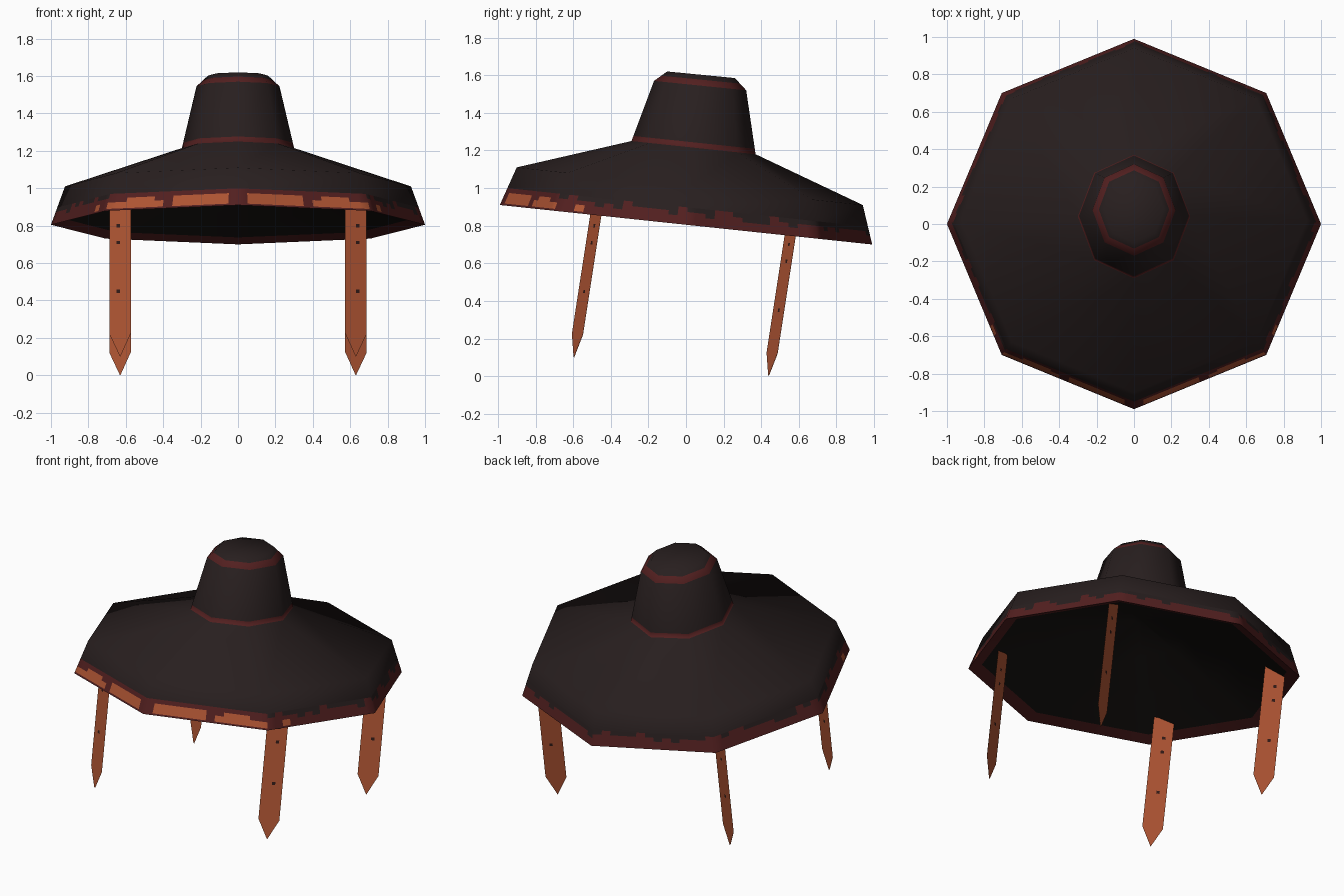
import bpy, math, random
from mathutils import Vector

if "Cube" in bpy.data.objects:
    bpy.data.objects.remove(bpy.data.objects["Cube"])

random.seed(4)


def material(name, rgb):
    m = bpy.data.materials.new(name)
    m.diffuse_color = (*rgb, 1)
    m.use_nodes = True
    m.node_tree.nodes["Principled BSDF"].inputs["Base Color"].default_value = m.diffuse_color
    return m


MATS = [material("charcoal felt", (0.021, 0.0135, 0.0135)),
        material("dark red trim", (0.085, 0.014, 0.014)),
        material("rust orange", (0.430, 0.090, 0.033)),
        material("black lining", (0.009, 0.007, 0.006)),
        material("dark hole", (0.030, 0.010, 0.008))]
FELT, RED, ORANGE, LINING, HOLE = range(5)


def make(name, verts, faces, mats, smooth=False):
    me = bpy.data.meshes.new(name)
    me.from_pydata([tuple(v) for v in verts], [], faces)
    for m in MATS:
        me.materials.append(m)
    for p, m in zip(me.polygons, mats):
        p.material_index = m
        p.use_smooth = smooth
    ob = bpy.data.objects.new(name, me)
    bpy.context.collection.objects.link(ob)
    return ob


def ring(yf, zf, yb, zb, rx, per_side=1):
    """Tilted octagon given by its front point, back point and half width."""
    c = Vector((0, (yf + yb) / 2, (zf + zb) / 2))
    h = Vector((0, (yb - yf) / 2, (zb - zf) / 2))
    pts = [c + h * math.sin(k * math.pi / 4) + Vector((rx * math.cos(k * math.pi / 4), 0, 0))
           for k in range(8)]
    return [pts[k].lerp(pts[(k + 1) % 8], s / per_side)
            for k in range(8) for s in range(per_side)]


def blend(a, b, t):
    return [p.lerp(q, t) for p, q in zip(a, b)]


def loft(name, rings, rule, cap=None, flip=False):
    n = len(rings[0])
    verts = [v for r in rings for v in r]
    faces, mats = [], []
    for j in range(len(rings) - 1):
        for i in range(n):
            k = (i + 1) % n
            f = [j * n + i, j * n + k, (j + 1) * n + k, (j + 1) * n + i]
            faces.append(f[::-1] if flip else f)
            mats.append(rule(j, i))
    if cap is not None:
        f = [(len(rings) - 1) * n + i for i in range(n)]
        faces.append(f[::-1] if flip else f)
        mats.append(cap)
    return make(name, verts, faces, mats, True)


# Main rings of the hat, from the rim upwards
RIM = (-0.99, 0.91, 0.99, 0.70, 1.00)
FOLD = (-0.90, 1.11, 0.94, 0.91, 0.925)
BASE = (-0.29, 1.25, 0.37, 1.18, 0.30)
SHOULDER = (-0.17, 1.57, 0.32, 1.52, 0.222)
TOP = (-0.10, 1.62, 0.26, 1.585, 0.16)

# Painted brim edge: ragged red border, worn orange patches on the two front sides
N = 14
lo, hi = ring(*RIM, N), ring(*FOLD, N)
red_height = [random.choice((2, 3, 3, 4)) for _ in range(8 * N)]


def edge_rule(j, i):
    side, s = divmod(i, N)
    worn = side == 5 and s not in (6, 13) or side == 6 and s not in (0, 7)
    if worn and (j == 1 or j == 2 and s not in (side == 5 and (0, 1, 5) or (13, 12, 8))):
        return ORANGE
    if j == 1 and (side, s) in ((4, 11), (7, 2)):
        return ORANGE
    if side in (5, 6):
        return RED
    return RED if j < red_height[i] else FELT


loft("brim_edge", [blend(lo, hi, t) for t in (0, 0.05, 0.22, 0.33, 0.45)], edge_rule)

# Brim and crown as one smooth shell, red at the crown base and on its bevel
rim, fold, base, sh, top = [ring(*r) for r in (RIM, FOLD, BASE, SHOULDER, TOP)]
loft("brim_and_crown",
     [blend(rim, fold, 0.45), fold, base, blend(base, sh, 0.085), sh, blend(sh, top, 0.55), top],
     lambda j, i: RED if j in (2, 4) else FELT, cap=FELT)

# Underside: a shallow cone rising from the rim, with a narrow red border
apex = [Vector((0, 0.035, 0.805 + 0.36))] * 8
loft("underside", [rim] + [blend(rim, apex, t) for t in (0.08, 0.4, 0.7, 0.97)],
     lambda j, i: RED if j == 0 else LINING, cap=LINING, flip=True)


# Leaning legs: thin pointed boards turned outwards, with small peg holes on both faces
LEAN, TURN, HALF = 0.154, 0.5, 0.0565


def leg(name, side, dy, dz):
    def P(u, z, off=0.0):
        # u runs across the board, off is the distance from its middle plane
        return Vector((side * (0.63 + u + off * 0.45),
                       0.439 + u * TURN + LEAN * z + dy - off * 0.89, z + dz))

    def board(outline, off):
        pts = [P(u, z, off) for u, z in outline]
        return pts if (side > 0) == (off > 0) else pts[::-1]

    out = [(0, 0), (HALF, 0.12), (HALF, 0.82), (-HALF, 0.83), (-HALF, 0.125)]
    front, back = board(out, 0.002), board(out, -0.002)
    make(name, front + back, [list(range(5)), list(range(5, 10))], [ORANGE] * 2)
    hv, hf = [], []
    for z in (0.35, 0.61, 0.70):
        for off in (0.004, -0.004):
            k = len(hv)
            hv += board([(0.008 + a * 0.009, z + b * 0.009)
                         for a, b in ((-1, -1), (1, -1), (1, 1), (-1, 1))], off)
            hf.append([k, k + 1, k + 2, k + 3])
    make(name + "_holes", hv, hf, [HOLE] * len(hf))


for label, side in (("left", -1), ("right", 1)):
    leg("back_leg_" + label, side, 0, 0)
    leg("front_leg_" + label, side, -1.035, 0.10)
